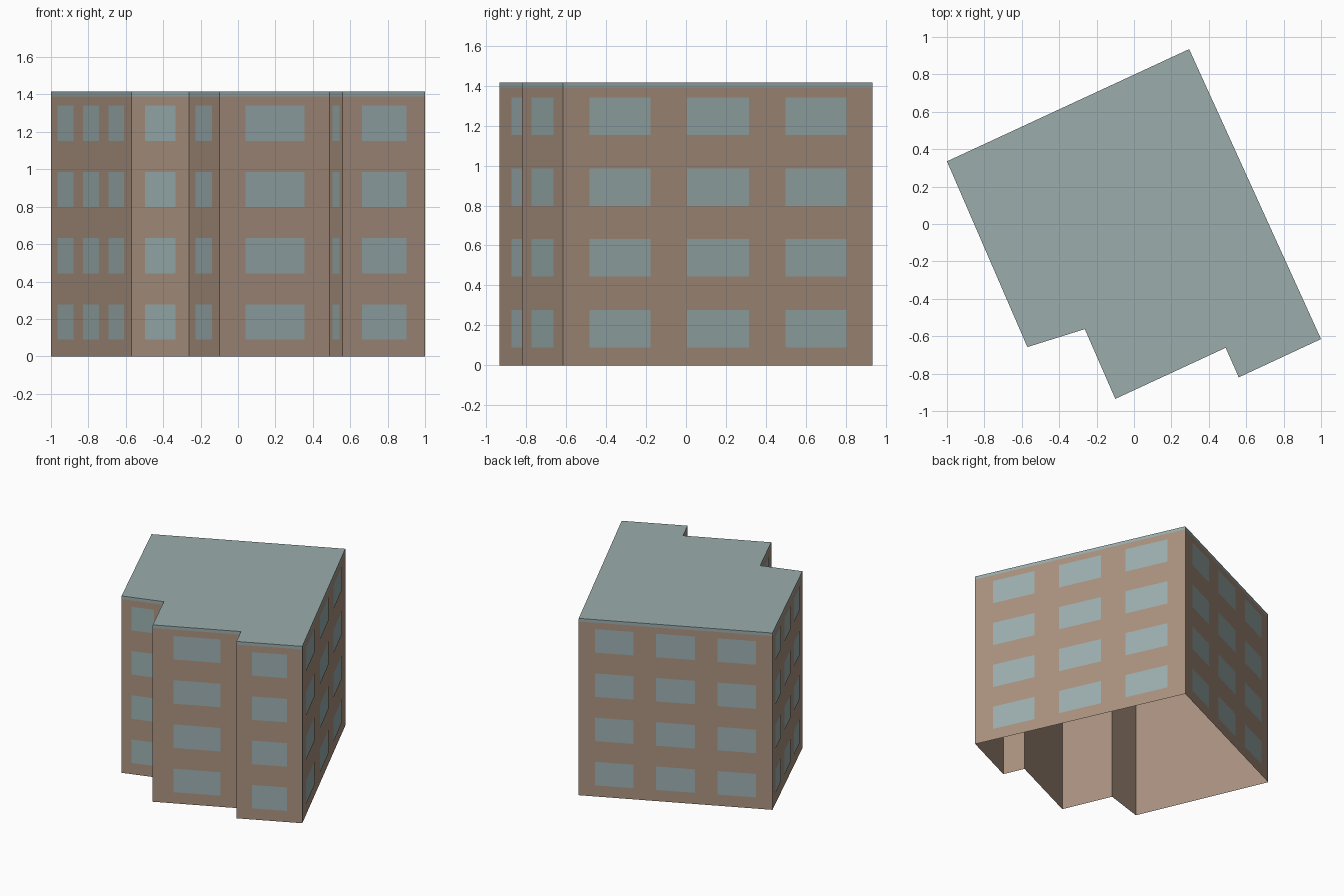
import bpy
import bmesh
from mathutils import Vector

cube = bpy.data.objects.get("Cube")
if cube:
    bpy.data.objects.remove(cube, do_unlink=True)


def make_material(name, colour):
    mat = bpy.data.materials.new(name)
    mat.use_nodes = True
    mat.diffuse_color = colour
    mat.node_tree.nodes["Principled BSDF"].inputs["Base Color"].default_value = colour
    return mat


brick = make_material("brown wall", (0.405, 0.288, 0.217, 1))
glass = make_material("blue grey glass", (0.333, 0.428, 0.430, 1))
slate = make_material("grey green roof", (0.325, 0.415, 0.410, 1))

# Footprint, counter-clockwise, each corner with the window bays of the wall after it
THREE = [(0.085, 0.282), (0.4, 0.6), (0.717, 0.915)]
ONE = [(0.235, 0.77)]
footprint = [
    ((-1.0, 0.335), THREE),
    ((-0.57, -0.658), ONE),
    ((-0.263, -0.562), ONE),
    ((-0.10, -0.935), ONE),
    ((0.49, -0.662), ONE),
    ((0.56, -0.82), ONE),
    ((1.0, -0.615), THREE),
    ((0.295, 0.935), THREE),
]
corners = [Vector((*point, 0)) for point, bays in footprint]

EAVES, TOP = 1.39, 1.415
STOREYS, STOREY, SILL, WINDOW = 4, 0.354, 0.09, 0.188
GAP = 0.002  # how far the panes stand off the wall


def finish(name, bm, material):
    bmesh.ops.remove_doubles(bm, verts=bm.verts, dist=0.0001)
    mesh = bpy.data.meshes.new(name)
    bm.to_mesh(mesh)
    bm.free()
    mesh.materials.append(material)
    obj = bpy.data.objects.new(name, mesh)
    bpy.context.collection.objects.link(obj)


def up(point, z):
    return point + Vector((0, 0, z))


def upright_quad(bm, a, b, low, high):
    quad = (up(a, low), up(b, low), up(b, high), up(a, high))
    bm.faces.new([bm.verts.new(p) for p in quad])


# Plain walls, open underneath, with thin window panes on the outside
walls, panes = bmesh.new(), bmesh.new()
for i, (point, bays) in enumerate(footprint):
    start, end = corners[i], corners[(i + 1) % len(corners)]
    upright_quad(walls, start, end, 0, EAVES)
    outward = (end - start).cross(Vector((0, 0, 1))).normalized() * GAP
    for left, right in bays:
        a, b = start.lerp(end, left) + outward, start.lerp(end, right) + outward
        for storey in range(STOREYS):
            sill = SILL + storey * STOREY
            upright_quad(panes, a, b, sill, sill + WINDOW)
finish("building_walls", walls, brick)
finish("window_panes", panes, glass)

# Flat roof slab with a thin edge band
bm = bmesh.new()
base = bm.faces.new([bm.verts.new(up(p, EAVES)) for p in corners])
extruded = bmesh.ops.extrude_face_region(bm, geom=[base], use_keep_orig=True)
raised = [v for v in extruded["geom"] if isinstance(v, bmesh.types.BMVert)]
bmesh.ops.translate(bm, verts=raised, vec=(0, 0, TOP - EAVES))
bmesh.ops.recalc_face_normals(bm, faces=bm.faces)
finish("roof_slab", bm, slate)
